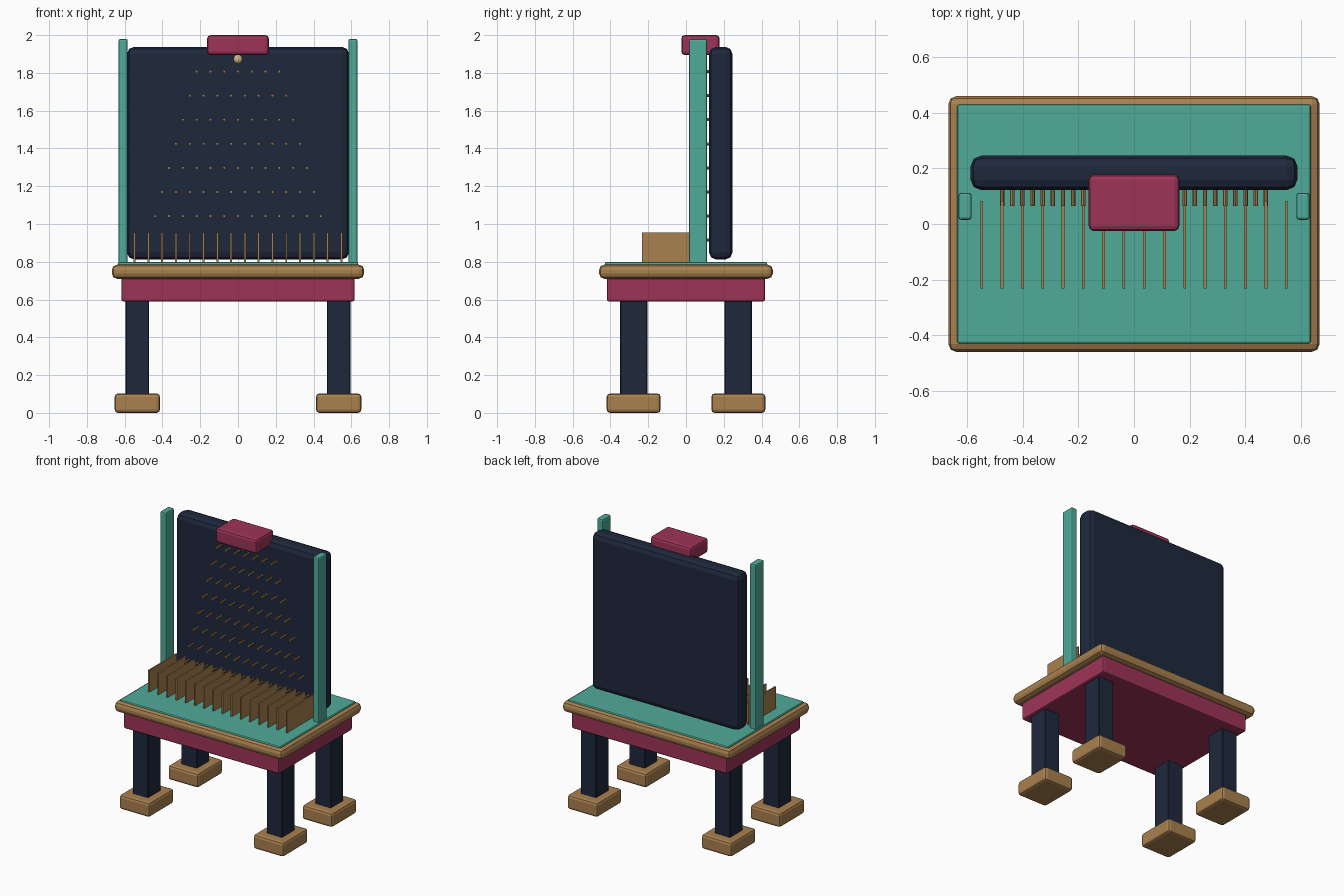
import bpy, bmesh
from mathutils import Matrix, Vector

if "Cube" in bpy.data.objects:
    bpy.data.objects.remove(bpy.data.objects["Cube"])


def material(name, r, g, b):
    m = bpy.data.materials.new(name)
    m.diffuse_color = (r, g, b, 1)
    m.use_nodes = True
    m.node_tree.nodes["Principled BSDF"].inputs["Base Color"].default_value = m.diffuse_color
    return m


WOOD = material("wood", 0.40, 0.22, 0.08)
TEAL = material("teal", 0.08, 0.41, 0.32)
RED = material("crimson", 0.34, 0.034, 0.098)
NAVY = material("navy", 0.013, 0.021, 0.046)
CREAM = material("cream", 0.62, 0.46, 0.25)


def finish(bm, name, mat):
    mesh = bpy.data.meshes.new(name)
    bm.to_mesh(mesh)
    bm.free()
    mesh.materials.append(mat)
    obj = bpy.data.objects.new(name, mesh)
    bpy.context.collection.objects.link(obj)
    return obj


def box(name, lo, hi, mat, bevel=0.0, segments=2):
    lo, hi = Vector(lo), Vector(hi)
    bm = bmesh.new()
    bmesh.ops.create_cube(bm, size=1, matrix=Matrix.Translation((lo + hi) / 2)
                          @ Matrix.Diagonal((hi - lo).to_4d()))
    obj = finish(bm, name, mat)
    if bevel:
        mod = obj.modifiers.new("bevel", 'BEVEL')
        mod.width, mod.segments = bevel, segments
    return obj


# Legs and feet
for sx, side in ((-1, "left"), (1, "right")):
    for sy, end in ((-1, "front"), (1, "back")):
        x, y = 0.533 * sx, 0.277 * sy
        box(f"{end}_{side}_foot", (x - 0.12, y - 0.143, 0),
            (x + 0.12, y + 0.143, 0.103), WOOD, 0.018)
        box(f"{end}_{side}_leg", (x - 0.062, y - 0.072, 0.09),
            (x + 0.062, y + 0.072, 0.61), NAVY, 0.004, 1)

# Table
box("apron", (-0.617, -0.418, 0.59), (0.617, 0.418, 0.72), RED, 0.01)
box("table_top", (-0.668, -0.46, 0.71), (0.668, 0.46, 0.785), WOOD, 0.028)
box("felt_surface", (-0.636, -0.43, 0.77), (0.636, 0.43, 0.798), TEAL, 0.008)

# Upright board, side rails and ball hopper
box("peg_board", (-0.588, 0.122, 0.812), (0.588, 0.246, 1.938), NAVY, 0.038)
for sx, side in ((-1, "left"), (1, "right")):
    x = 0.608 * sx
    box(f"{side}_rail", (x - 0.024, 0.015, 0.79), (x + 0.024, 0.112, 1.98), TEAL, 0.01)
box("hopper", (-0.163, -0.025, 1.895), (0.163, 0.178, 2.0), RED, 0.018)

# Ball under the hopper
bm = bmesh.new()
bmesh.ops.create_uvsphere(bm, u_segments=16, v_segments=10, radius=0.025,
                          matrix=Matrix.Translation((0, 0.065, 1.872)))
for f in bm.faces:
    f.smooth = True
finish(bm, "ball", CREAM)

# Staggered rows of pins, one more in each lower row
PITCH = 0.073
bm = bmesh.new()
for row in range(8):
    count = 7 + row
    for i in range(count):
        x = (i - (count - 1) / 2) * PITCH
        bmesh.ops.create_cone(
            bm, cap_ends=True, segments=8, radius1=0.008, radius2=0.008, depth=0.07,
            matrix=Matrix.Translation((x, 0.1, 1.807 - row * 0.1275))
            @ Matrix.Rotation(1.5708, 4, 'X'))
finish(bm, "pins", WOOD)

# Slot dividers
for i in range(16):
    x = (i - 7.5) * PITCH
    box(f"divider_{i + 1}", (x - 0.005, -0.232, 0.79), (x + 0.005, 0.082, 0.955), WOOD)
